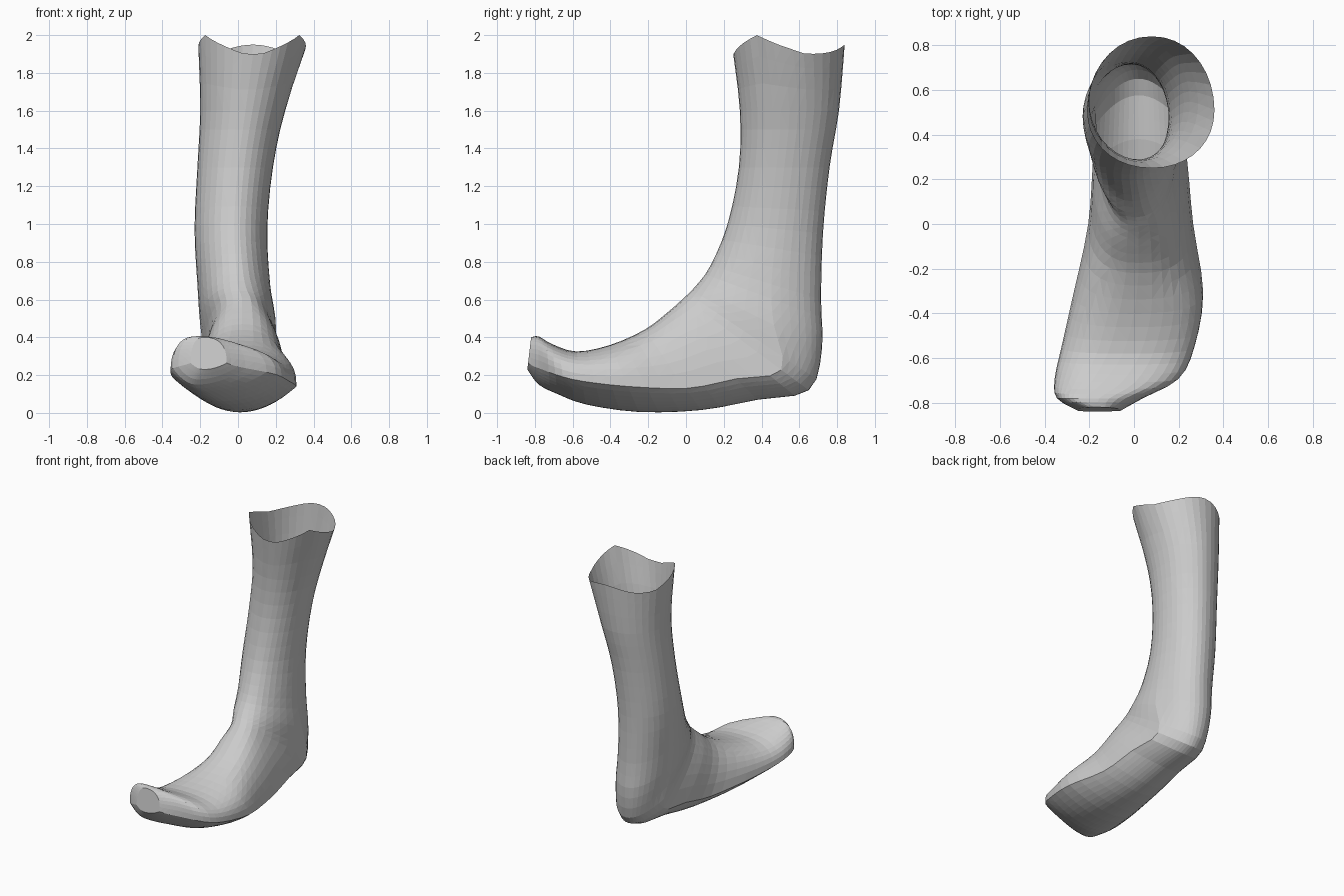
import bpy, bmesh
from math import sin, cos, pi

if "Cube" in bpy.data.objects:
    bpy.data.objects.remove(bpy.data.objects["Cube"], do_unlink=True)

SIDES = 36
STEPS = 3

# Key sections swept from the open rim, round the heel, to the toe:
# front y, front z, back y, back z, right x, left x, ridge x, widest point, roundness
SECTIONS = [
    (.25, 1.9, .84, 1.9, -.21, .36, .08, .44, .95),
    (.285, 1.6, .81, 1.6, -.2, .25, .04, .5, 1),
    (.28, 1.3, .76, 1.3, -.215, .185, 0, .5, 1),
    (.22, 1, .725, .95, -.23, .155, -.02, .52, 1),
    (.13, .78, .715, .6, -.215, .17, -.01, .55, .97),
    (.05, .67, .72, .34, -.2, .2, 0, .62, .9),
    (-.01, .61, .65, .12, -.17, .21, .02, .78, .8),
    (-.1, .53, .38, .07, -.185, .24, .02, .76, .78),
    (-.22, .44, .08, .015, -.205, .265, .02, .73, .8),
    (-.4, .36, -.25, .005, -.27, .31, 0, .62, .8),
    (-.58, .325, -.53, .045, -.325, .27, -.05, .56, .8),
    (-.71, .365, -.68, .1, -.355, .2, -.14, .61, .8),
    (-.78, .405, -.78, .15, -.345, .04, -.22, .66, .8),
    (-.82, .4, -.84, .23, -.25, -.06, -.18, .8, .8),
]


def spline(a, b, c, d, t):
    """Smooth value between b and c."""
    return b + .5 * t * (c - a + t * (2*a - 5*b + 4*c - d + t * (3*(b - c) + d - a)))


def refine(rows):
    """Add evenly spaced in-between sections."""
    result = []
    last = len(rows) - 1
    for i in range(last):
        near = [rows[max(0, min(last, i + k))] for k in (-1, 0, 1, 2)]
        for j in range(STEPS):
            result.append([spline(*v, j / STEPS) for v in zip(*near)])
    return result + [list(rows[-1])]


def ring(section, rim):
    """Points round one section; the squarer it is, the sharper its sole edge."""
    fy, fz, by, bz, right, left, mid, wide, power = section
    sharp = max(0, min(1, (1 - power) / .2 - rim))
    points = []
    for k in range(SIDES):
        a = 2 * pi * k / SIDES
        c, s = cos(a), sin(a)
        turn = min(a, 2 * pi - a)
        spread = abs(s) ** power
        if c >= 0:
            t = wide * (1 - c ** power)
        else:
            # Round calf blending into a shallow curved sole
            flat = 2 - 2 * turn / pi
            spread += sharp * (flat - spread)
            depth = abs(c) + sharp * (1 - flat ** 2 - abs(c))
            t = wide + (1 - wide) * depth
        side = left if s > 0 else right
        x = mid + (side - mid) * spread
        # Scalloped rim with a peak on each side and a small one behind
        peak = .1 * max(0, 1 - abs(turn - 1.05) / .9) + .05 * max(0, -c) ** 6
        points.append((x, fy + (by - fy) * t, fz + (bz - fz) * t + rim * peak))
    return points


# One continuous open shell for leg and foot
bm = bmesh.new()
loops = []
for n, section in enumerate(refine(SECTIONS)):
    rim = max(0, 1 - n / STEPS)
    loops.append([bm.verts.new(p) for p in ring(section, rim)])
for upper, lower in zip(loops, loops[1:]):
    for k in range(SIDES):
        m = (k + 1) % SIDES
        bm.faces.new((upper[k], upper[m], lower[m], lower[k]))

# Blunt toe end
bm.faces.new(loops[-1])
bmesh.ops.recalc_face_normals(bm, faces=bm.faces)
bmesh.ops.triangulate(bm, faces=bm.faces)

mesh = bpy.data.meshes.new("boot_shell")
bm.to_mesh(mesh)
bm.free()
boot = bpy.data.objects.new("boot_shell", mesh)
bpy.context.collection.objects.link(boot)

# Plain grey
grey = bpy.data.materials.new("plain_grey")
grey.use_nodes = True
grey.diffuse_color = (.6, .6, .6, 1)
grey.node_tree.nodes["Principled BSDF"].inputs["Base Color"].default_value = (.6, .6, .6, 1)
mesh.materials.append(grey)
